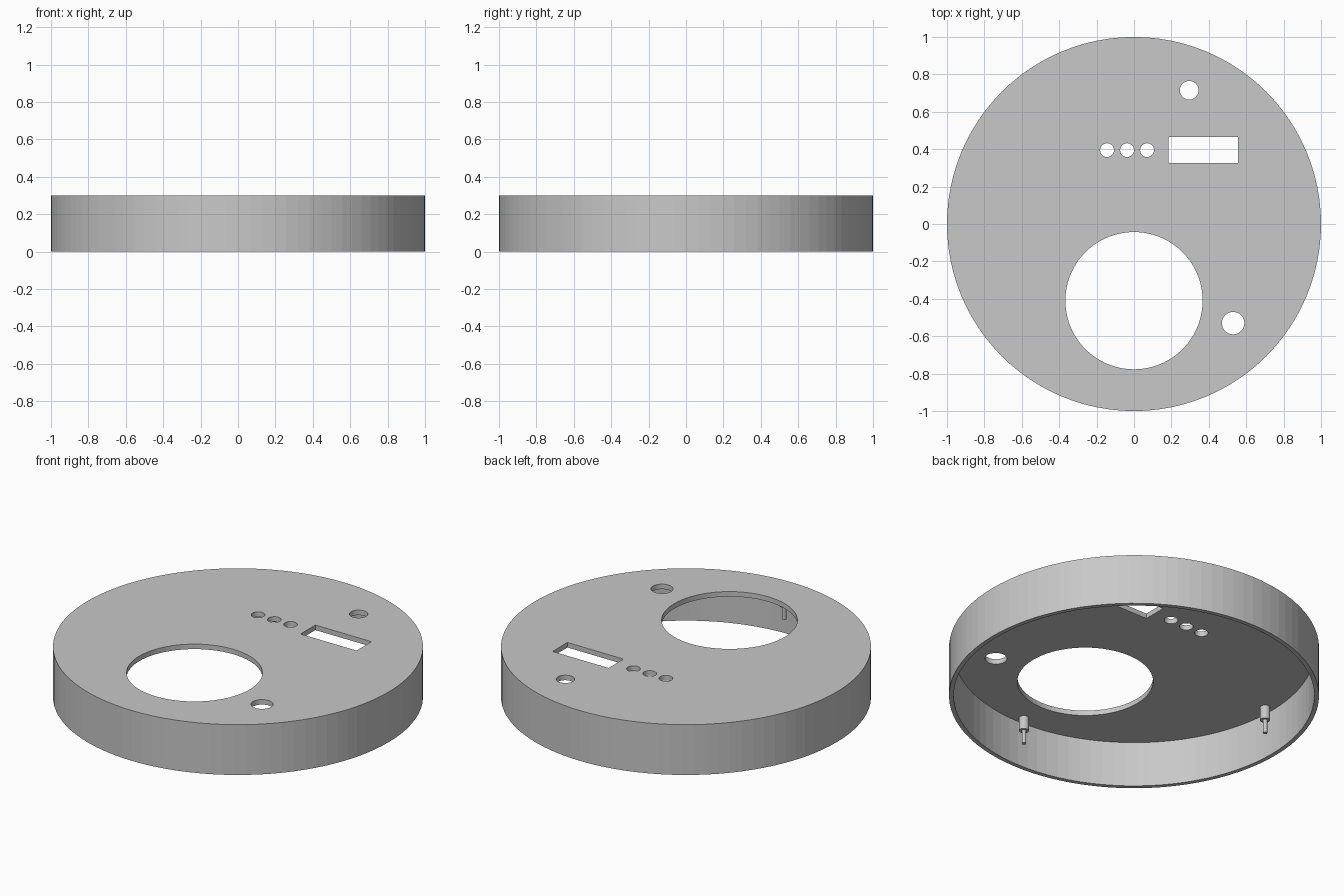
import bpy
import math

cube = bpy.data.objects.get("Cube")
if cube:
    bpy.data.objects.remove(cube, do_unlink=True)

HEIGHT = 0.3
CEILING = 0.27       # underside of the top plate
INNER_RADIUS = 0.975
PEG_RING = 0.925

grey = bpy.data.materials.new("plain grey")
grey.use_nodes = True
COLOUR = (0.58, 0.58, 0.58, 1)
grey.diffuse_color = COLOUR
grey.node_tree.nodes["Principled BSDF"].inputs["Base Color"].default_value = COLOUR


def cylinder(name, x, y, radius, bottom, top, sides):
    bpy.ops.mesh.primitive_cylinder_add(
        vertices=sides, radius=radius, depth=top - bottom,
        location=(x, y, (bottom + top) / 2))
    obj = bpy.context.object
    obj.name = name
    obj.data.materials.append(grey)
    return obj


def box(name, x, y, width, depth, bottom, top):
    bpy.ops.mesh.primitive_cube_add(size=1, location=(x, y, (bottom + top) / 2))
    obj = bpy.context.object
    obj.name = name
    obj.scale = (width, depth, top - bottom)
    obj.data.materials.append(grey)
    return obj


def cut(target, cutter):
    cutter.hide_render = True
    mod = target.modifiers.new("cut", 'BOOLEAN')
    mod.operation = 'DIFFERENCE'
    mod.solver = 'EXACT'
    mod.object = cutter
    bpy.context.view_layer.update()
    bpy.ops.object.select_all(action='DESELECT')
    target.select_set(True)
    bpy.context.view_layer.objects.active = target
    bpy.ops.object.modifier_apply(modifier=mod.name)
    bpy.data.objects.remove(cutter, do_unlink=True)


# Round cover, hollowed from below
cover = cylinder("cover", 0, 0, 1, 0, HEIGHT, 96)
cut(cover, cylinder("cavity", 0, 0, INNER_RADIUS, -0.1, CEILING, 96))

# Round openings through the top plate: x, y, radius, sides
openings = [
    (0, -0.41, 0.367, 72),       # large opening
    (0.53, -0.53, 0.06, 32),     # button hole
    (0.295, 0.715, 0.05, 32),    # sensor hole
]
openings += [(-0.037 + i * 0.107, 0.395, 0.037, 32) for i in (-1, 0, 1)]
for x, y, radius, sides in openings:
    cut(cover, cylinder("hole_cutter", x, y, radius, 0.2, 0.4, sides))

# Rectangular display window
cut(cover, box("window_cutter", 0.37, 0.395, 0.37, 0.14, 0.2, 0.4))

# Four stepped pegs hanging from the plate near the wall
for i, side in enumerate(("left", "back", "right", "front")):
    angle = i * math.pi / 2
    x, y = PEG_RING * math.cos(angle), PEG_RING * math.sin(angle)
    cylinder(side + "_peg", x, y, 0.027, 0.19, CEILING + 0.005, 24)
    cylinder(side + "_peg_pin", x, y, 0.012, 0.11, 0.195, 16)
    for part in (side + "_peg", side + "_peg_pin"):
        bpy.context.view_layer.objects.active = bpy.data.objects[part]
        bpy.ops.object.select_all(action='DESELECT')
        bpy.data.objects[part].select_set(True)
        bpy.ops.object.shade_smooth_by_angle(angle=math.radians(30))
